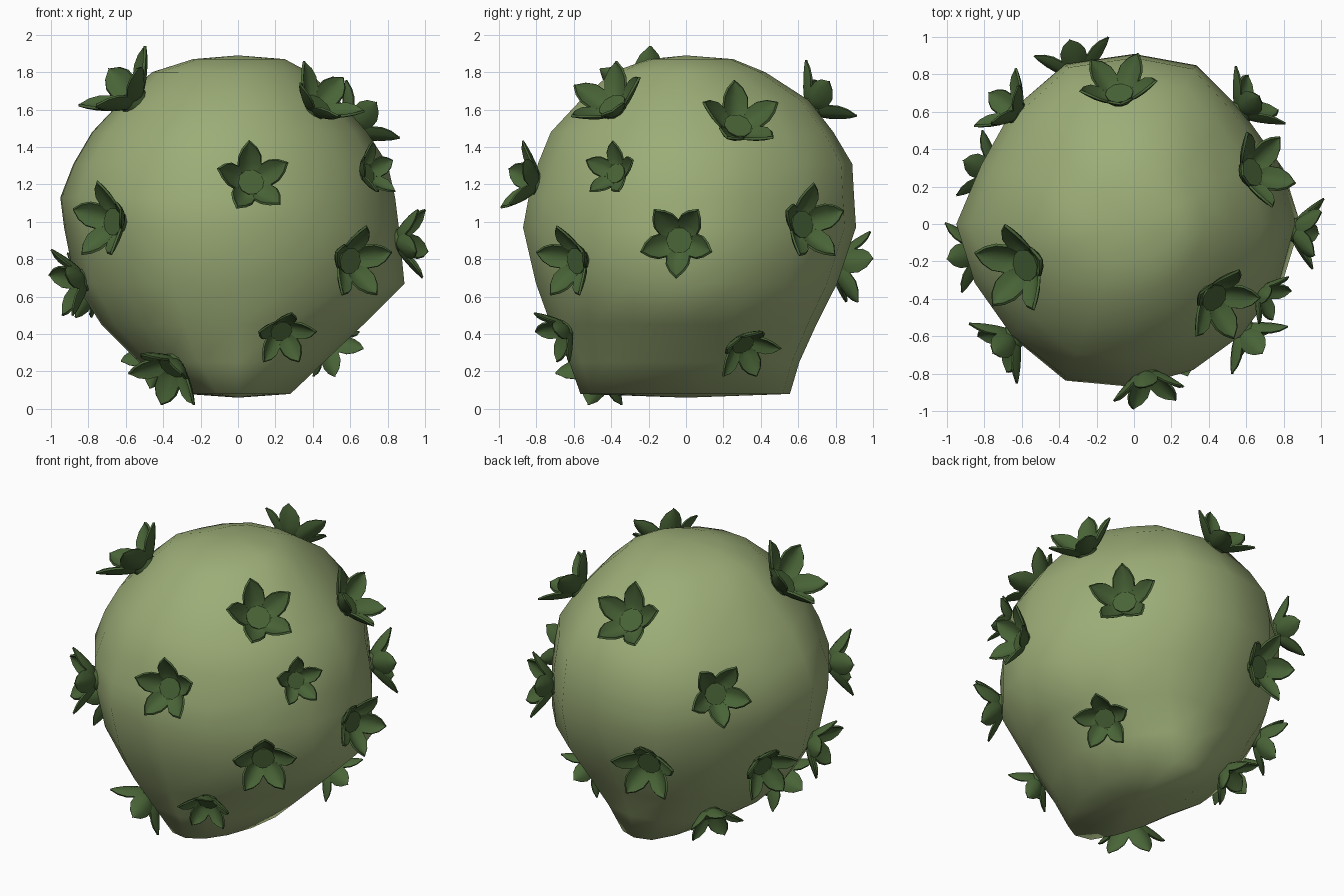
import bpy, bmesh, math
from math import sin, cos, pi
from mathutils import Vector, Matrix
from mathutils.bvhtree import BVHTree

if "Cube" in bpy.data.objects:
    bpy.data.objects.remove(bpy.data.objects["Cube"], do_unlink=True)


def material(name, rgb):
    mat = bpy.data.materials.new(name)
    mat.use_nodes = True
    mat.diffuse_color = (*rgb, 1)
    mat.node_tree.nodes["Principled BSDF"].inputs["Base Color"].default_value = (*rgb, 1)
    return mat


def add_object(name, mesh):
    obj = bpy.data.objects.new(name, mesh)
    bpy.context.collection.objects.link(obj)
    return obj


def finish(bm, name, mat):
    bmesh.ops.recalc_face_normals(bm, faces=bm.faces)
    mesh = bpy.data.meshes.new(name)
    bm.to_mesh(mesh)
    mesh.materials.append(mat)
    return mesh


body_green = material("sage_green", (0.335, 0.42, 0.185))
leaf_green = material("leaf_green", (0.066, 0.127, 0.038))

# Body: lopsided ball, each level gives height, left/right and front/back reach
levels = [
    (0.08, -.28, .28, -.57, .55), (0.25, -.53, .46, -.63, .60),
    (0.45, -.73, .67, -.73, .69), (0.67, -.87, .89, -.81, .80),
    (0.97, -.93, .86, -.88, .90), (1.13, -.95, .84, -.85, .89),
    (1.31, -.88, .80, -.80, .88), (1.48, -.78, .69, -.73, .78),
    (1.65, -.62, .54, -.57, .65), (1.80, -.46, .38, -.40, .42),
    (1.87, -.24, .25, -.2, .25),
]
# Uneven outline: reach at each step round the body, starting from +x
outline = [1, .97, .95, 1.02, 1.01, 1.03, .97, .93,
           1, .97, .98, 1.03, .99, .96, .95, .97]
SIDES = len(outline)
bm = bmesh.new()
rings = []
for z, x0, x1, y0, y1 in levels:
    ring = []
    for i, reach in enumerate(outline):
        c, s = reach * cos(2 * pi * i / SIDES), reach * sin(2 * pi * i / SIDES)
        ring.append(bm.verts.new((c * (x1 if c > 0 else -x0), s * (y1 if s > 0 else -y0), z)))
    rings.append(ring)
for low, high in zip(rings, rings[1:]):
    for i in range(SIDES):
        j = (i + 1) % SIDES
        bm.faces.new((low[i], low[j], high[j], high[i]))
for ring, z in ((rings[0], 0.06), (rings[-1], 1.89)):
    tip = bm.verts.new((0, 0, z))
    for i in range(SIDES):
        bm.faces.new((ring[i], ring[(i + 1) % SIDES], tip))
body = add_object("body", finish(bm, "body", body_green))
surface = BVHTree.FromBMesh(bm)
bm.free()

# Rosette: five broad, cupped, pointed leaves around a flat heart
stations = [(.03, .0, .026), (.07, .014, .048), (.105, .04, .066),
            (.145, .075, .064), (.178, .108, .042), (.205, .138, .003)]
bm = bmesh.new()
for k in range(5):
    turn = Matrix.Rotation(2 * pi * k / 5, 3, "Z")
    rows = []
    for r, h, w in stations:
        rows.append([bm.verts.new(turn @ Vector((r - .25 * w * u * u, w * u, h + .35 * w * u * u)))
                     for u in (-1, -.5, 0, .5, 1)])
    for a, b in zip(rows, rows[1:]):
        for i in range(4):
            bm.faces.new((a[i], a[i + 1], b[i + 1], b[i]))
bmesh.ops.recalc_face_normals(bm, faces=bm.faces)
bmesh.ops.solidify(bm, geom=bm.faces[:], thickness=.012)
bmesh.ops.create_cone(bm, cap_ends=True, segments=10, radius1=.055, radius2=.07, depth=.08)
rosette_mesh = finish(bm, "rosette", leaf_green)
bm.free()

# Rosettes spread over the body: spot, size and spin in degrees
spots = [
    (.85, -.03, .90, 1, 36), (.07, -.82, 1.21, 1, 5), (-.57, -.22, 1.66, 1.25, 0),
    (.41, -.38, 1.60, 1.1, 8), (.70, -.38, 1.26, .78, 0), (.61, -.61, .79, 1.02, 0),
    (-.66, -.62, 1.0, 1.07, 0), (-.87, -.16, .68, 1, 0), (.23, -.65, .42, .85, 0),
    (-.35, -.46, .23, 1.06, 0), (.65, .28, 1.53, 1.1, 0), (.62, .64, .99, 1.06, 0),
    (-.07, .64, 1.58, 1.08, 0), (-.30, .82, .77, 1.07, 0), (-.60, .58, 1.23, 1, 36),
    (-.83, .31, .66, .98, 0), (.52, .33, .31, .9, 0), (-.52, .40, .21, .9, 0),
]
centre = Vector((0, 0, .95))
rosettes = []
for n, (x, y, z, size, spin) in enumerate(spots, 1):
    point, normal, _, _ = surface.find_nearest(Vector((x, y, z)))
    out = ((point - centre).normalized() + normal).normalized()
    # Tracking keeps one leaf pointing upwards before the spin
    turn = out.to_track_quat("Z", "Y").to_matrix().to_4x4()
    spin_turn = Matrix.Rotation(pi / 2 + math.radians(spin), 4, "Z")
    obj = add_object(f"rosette_{n:02d}", rosette_mesh)
    seat = Matrix.Translation(point - out * .012)
    obj.matrix_world = seat @ turn @ spin_turn @ Matrix.Scale(size, 4)
    rosettes.append(obj)

# Shading: the body is smooth all over, the leaves keep their rims
for obj, angle in ((body, 120), (rosettes[0], 50)):
    bpy.ops.object.select_all(action="DESELECT")
    obj.select_set(True)
    bpy.context.view_layer.objects.active = obj
    bpy.ops.object.shade_smooth_by_angle(angle=math.radians(angle))
